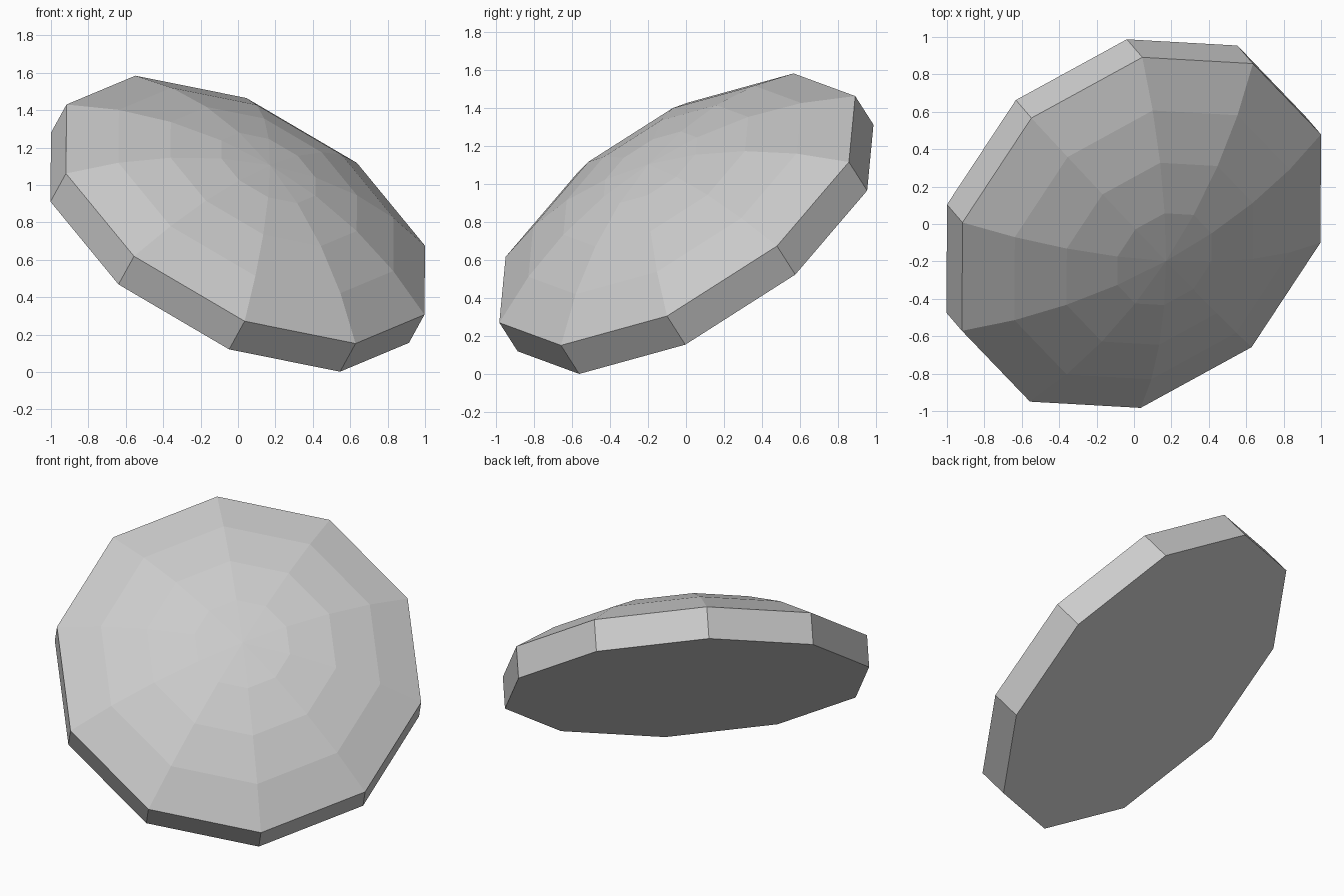
import bpy
import bmesh
from math import sin, cos, pi, asin, tan, atan
from mathutils import Matrix, Vector

cube = bpy.data.objects.get("Cube")
if cube:
    bpy.data.objects.remove(cube, do_unlink=True)

SIDES = 10
RADIUS = 1.111      # rim radius
THICKNESS = 0.197   # height of the straight rim
RISE = 0.311        # height of the dome above the rim
BANDS = 4           # facet bands from rim to apex

# One plain grey material
grey = bpy.data.materials.new("light_grey")
grey.use_nodes = True
colour = (0.6, 0.6, 0.6, 1.0)
grey.diffuse_color = colour
grey.node_tree.nodes["Principled BSDF"].inputs["Base Color"].default_value = colour

# Tilt: local z is the disc axis, local x points at one rim corner
axis = Vector((0.421, -0.4885, 0.764)).normalized()
corner = Vector((0.864, 0.473, -0.174))
corner = (corner - axis * corner.dot(axis)).normalized()
side = axis.cross(corner)
tilt = Matrix((corner, side, axis)).transposed().to_4x4()
place = Matrix.Translation((0.04, -0.046, 0.868)) @ tilt

bm = bmesh.new()


def ring(radius, height):
    """A ten-sided ring of vertices around the axis."""
    return [bm.verts.new((radius * cos(2 * pi * i / SIDES),
                          radius * sin(2 * pi * i / SIDES), height))
            for i in range(SIDES)]


def bridge(low, high):
    for i in range(SIDES):
        j = (i + 1) % SIDES
        bm.faces.new((low[i], low[j], high[j], high[i]))


# Flat base and straight rim
base = ring(RADIUS, -THICKNESS)
bm.faces.new(reversed(base))
previous = ring(RADIUS, 0)
bridge(base, previous)

# Shallow spherical dome in equal angular bands
cap = 2 * atan(RISE / RADIUS)
ball = RADIUS / sin(cap)
for band in range(BANDS - 1, 0, -1):
    angle = cap * band / BANDS
    current = ring(ball * sin(angle), ball * (cos(angle) - cos(cap)))
    bridge(previous, current)
    previous = current
apex = bm.verts.new((0, 0, RISE))
for i in range(SIDES):
    bm.faces.new((previous[i], previous[(i + 1) % SIDES], apex))

bm.transform(place)
bmesh.ops.recalc_face_normals(bm, faces=bm.faces)
mesh = bpy.data.meshes.new("domed_disc")
bm.to_mesh(mesh)
bm.free()
mesh.materials.append(grey)
disc = bpy.data.objects.new("domed_disc", mesh)
bpy.context.collection.objects.link(disc)
